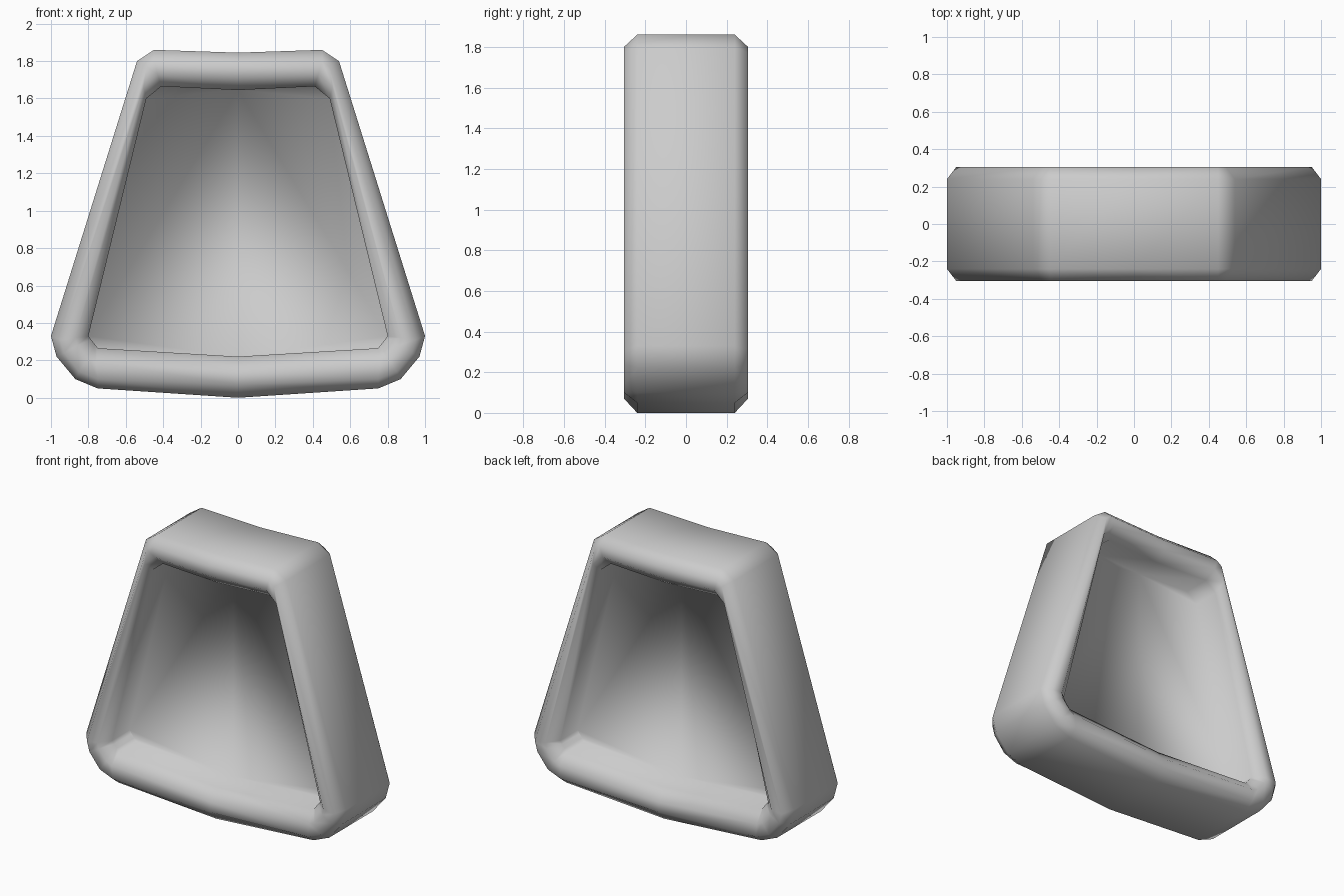
import bpy, bmesh

cube = bpy.data.objects.get("Cube")
if cube:
    bpy.data.objects.remove(cube, do_unlink=True)

grey = bpy.data.materials.new("plain_grey")
grey.use_nodes = True
colour = (0.6, 0.6, 0.6, 1)
grey.diffuse_color = colour
grey.node_tree.nodes["Principled BSDF"].inputs["Base Color"].default_value = colour

# Half outlines (x, z) running from top centre round the left side to bottom centre
outer = [(0, 1.845), (.45, 1.86), (.54, 1.80), (1, .33), (.97, .22), (.87, .10), (.75, .05), (0, 0)]
crest = [(0, 1.785), (.45, 1.80), (.49, 1.77), (.95, .31), (.93, .24), (.85, .14), (.75, .10), (0, .07)]
inset = [(0, 1.71), (.43, 1.73), (.505, 1.66), (.87, .32), (.86, .28), (.80, .21), (.76, .19), (0, .14)]
lip = [(0, 1.645), (.41, 1.665), (.49, 1.60), (.80, .33), (.785, .31), (.765, .285), (.75, .265), (0, .22)]

bm = bmesh.new()


def ring(half, y):
    """Mirror a half outline into a closed ring of vertices at depth y."""
    full = half + [(-x, z) for x, z in half[-2:0:-1]]
    return [bm.verts.new((x, y, z)) for x, z in full]


def bridge(a, b):
    n = len(a)
    for i in range(n):
        j = (i + 1) % n
        bm.faces.new((a[i], a[j], b[j], b[i]))


def panel(loop):
    """Close a ring with a flat panel split at the middle and the diagonals."""
    for direction in (1, -1):
        for corners in ((0, 1, 2, 3), (0, 3, 4, 5, 6, 7)):
            bm.faces.new([loop[direction * i] for i in corners])


# Padded rim, recess wall and sunken panel on each face
walls = []
for side in (-1, 1):
    loops = [ring(half, side * y) for half, y in
             ((outer, .24), (crest, .305), (inset, .305), (lip, .24), (lip, .05))]
    for a, b in zip(loops, loops[1:]):
        bridge(a, b)
    panel(loops[-1])
    walls.append(loops[0])

# Outer wall joining both faces
bridge(*walls)
bmesh.ops.recalc_face_normals(bm, faces=bm.faces)
for face in bm.faces:
    face.smooth = True

mesh = bpy.data.meshes.new("padded_tapered_frame")
bm.to_mesh(mesh)
bm.free()
mesh.materials.append(grey)
frame = bpy.data.objects.new("padded_tapered_frame", mesh)
bpy.context.collection.objects.link(frame)
